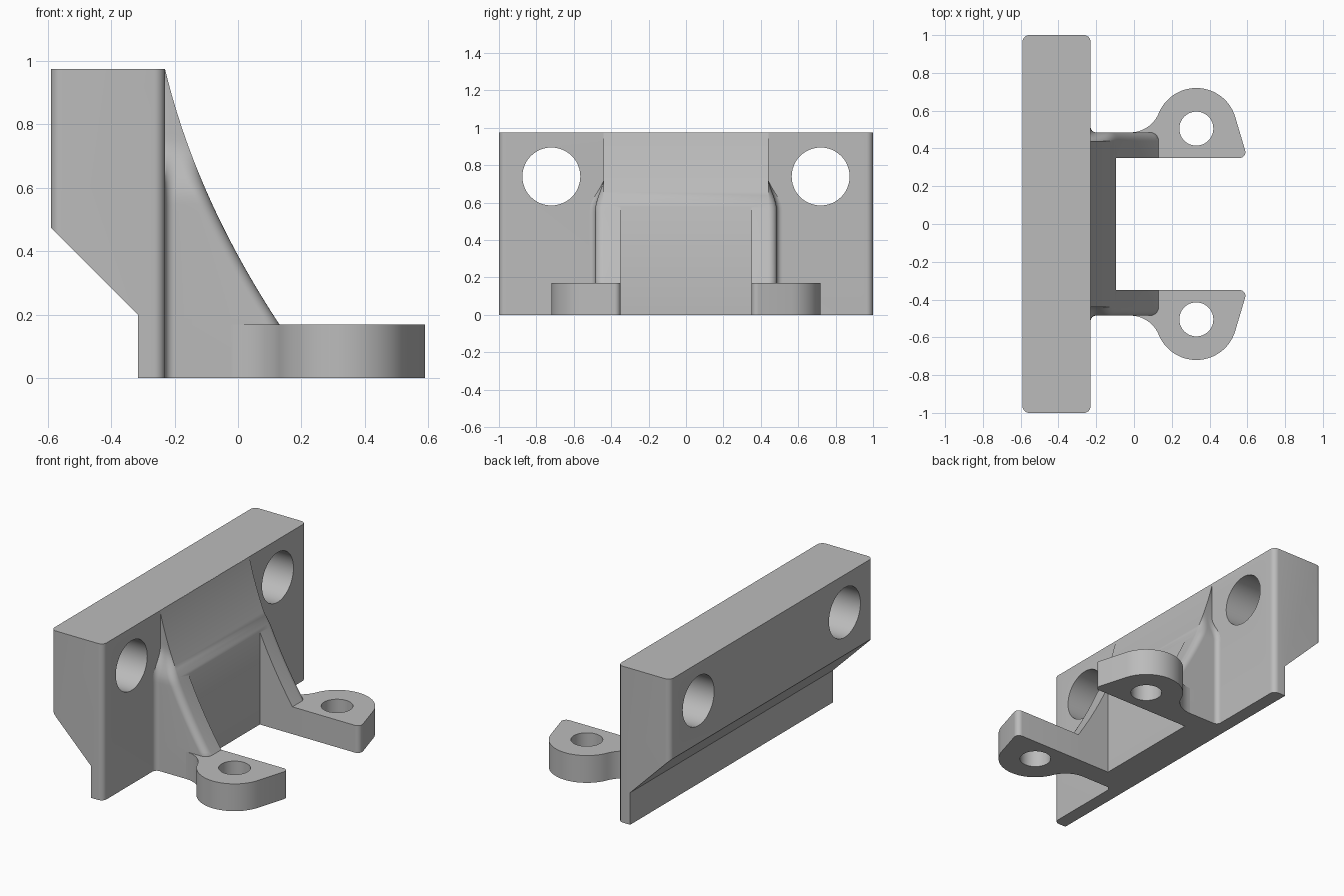
import bpy, bmesh, math
from mathutils import Vector

cube = bpy.data.objects.get("Cube")
if cube:
    bpy.data.objects.remove(cube, do_unlink=True)

grey = bpy.data.materials.new("plain grey")
grey.use_nodes = True
grey.diffuse_color = (0.5, 0.5, 0.5, 1)
grey.node_tree.nodes["Principled BSDF"].inputs["Base Color"].default_value = (0.5, 0.5, 0.5, 1)


def arc(cx, cy, r, start, end, n=8):
    """Points along an arc, angles in degrees."""
    angles = [math.radians(start + (end - start) * i / n) for i in range(n + 1)]
    return [(cx + r * math.cos(a), cy + r * math.sin(a)) for a in angles]


def loft(name, rings):
    """Closed solid through rings with equal point counts."""
    bm = bmesh.new()
    loops = [[bm.verts.new(p) for p in ring] for ring in rings]
    n = len(loops[0])
    for a, b in zip(loops, loops[1:]):
        for i in range(n):
            j = (i + 1) % n
            bm.faces.new((a[i], a[j], b[j], b[i]))
    bm.faces.new(loops[0])
    bm.faces.new(loops[-1])
    bmesh.ops.recalc_face_normals(bm, faces=bm.faces[:])
    mesh = bpy.data.meshes.new(name)
    bm.to_mesh(mesh)
    bm.free()
    mesh.materials.append(grey)
    obj = bpy.data.objects.new(name, mesh)
    bpy.context.collection.objects.link(obj)
    return obj


def prism(name, outline, low, high, axis="z"):
    """Outline extruded along z (xy), y (xz) or x (yz)."""
    place = {"z": lambda u, v, w: (u, v, w),
             "y": lambda u, v, w: (u, w, v),
             "x": lambda u, v, w: (w, u, v)}[axis]
    return loft(name, [[place(u, v, w) for u, v in outline] for w in (low, high)])


def circle(cx, cy, r, n=48):
    return arc(cx, cy, r, 0, 360, n)[:-1]


def activate(obj):
    bpy.ops.object.select_all(action="DESELECT")
    obj.select_set(True)
    bpy.context.view_layer.objects.active = obj


def cut(obj, *cutters):
    for cutter in cutters:
        cutter.hide_render = True
        activate(obj)
        mod = obj.modifiers.new("cut", "BOOLEAN")
        mod.operation = "DIFFERENCE"
        mod.solver = "EXACT"
        mod.object = cutter
        bpy.ops.object.modifier_apply(modifier=mod.name)
        bpy.data.objects.remove(cutter, do_unlink=True)


def smooth(obj):
    activate(obj)
    bpy.ops.object.shade_smooth_by_angle(angle=math.radians(30))


BACK, FACE, TOP = -0.59, -0.23, 0.975

# Mounting plate: rounded slab, undercut at the back, two bolt holes
r = 0.035
slab = (arc(FACE - r, 1 - r, r, 0, 90) + arc(BACK + r, 1 - r, r, 90, 180)
        + arc(BACK + r, -1 + r, r, 180, 270) + arc(FACE - r, -1 + r, r, 270, 360))
plate = prism("mounting_plate", slab, 0, TOP)
undercut = prism("undercut", [(-0.315, -0.1), (-0.315, 0.2), (-0.69, 0.575), (-0.69, -0.1)],
                 -1.2, 1.2, "y")
holes = [prism("bolt_hole", circle(s * 0.72, 0.74, 0.155), -0.8, 0, "x") for s in (1, -1)]
cut(plate, undercut, *holes)
smooth(plate)


# Gusset: concave sloping front with rounded edges, flank flaring into the plate
def gusset_ring(z):
    u = TOP - max(z, 0.168)
    front = FACE + 0.238 * u + 0.26 * u * u
    t = min(max((z - 0.56) / 0.19, 0), 1)
    t = t * t * (3 - 2 * t)
    low = arc(-0.2, 0.515, 0.03, 180, 270) + arc(front - 0.045, 0.44, 0.045, 90, 0)
    half = []
    for i, p in enumerate(low):
        k = i / (len(low) - 1)
        flat = Vector((FACE + (front - FACE) * k, 0.435 + 0.005 * k))
        half.append(Vector(p).lerp(flat, t))
    half.insert(0, Vector((FACE - 0.03, half[0].y)))
    ring = [(p.x, p.y, z) for p in half]
    return ring + [(x, -y, z) for x, y, z in reversed(ring)]


steps = 36
heights = [0] + [0.168 + (TOP - 0.169) * i / steps for i in range(steps + 1)]
gusset = loft("gusset", [gusset_ring(z) for z in heights])
pocket = prism("pocket", [(-0.095, -0.35), (0.5, -0.35), (0.5, 0.35), (-0.095, 0.35)], -0.1, 0.7)
cut(gusset, pocket)
smooth(gusset)

# Two lugs with pin holes, blended into the arms
for side, s in (("left", 1), ("right", -1)):
    outline = ([(-0.02, 0.35)] + arc(-0.02, 0.648, 0.163, 270, 337.8, 12)
               + arc(0.33, 0.505, 0.215, 157.8, 17, 28)
               + arc(0.56, 0.38, 0.03, 17, -90))
    lug = prism("lug_" + ("back" if s > 0 else "front"), [(x, s * y) for x, y in outline], 0, 0.17)
    cut(lug, prism("pin_hole", circle(0.33, s * 0.505, 0.09), -0.1, 0.3))
    smooth(lug)
